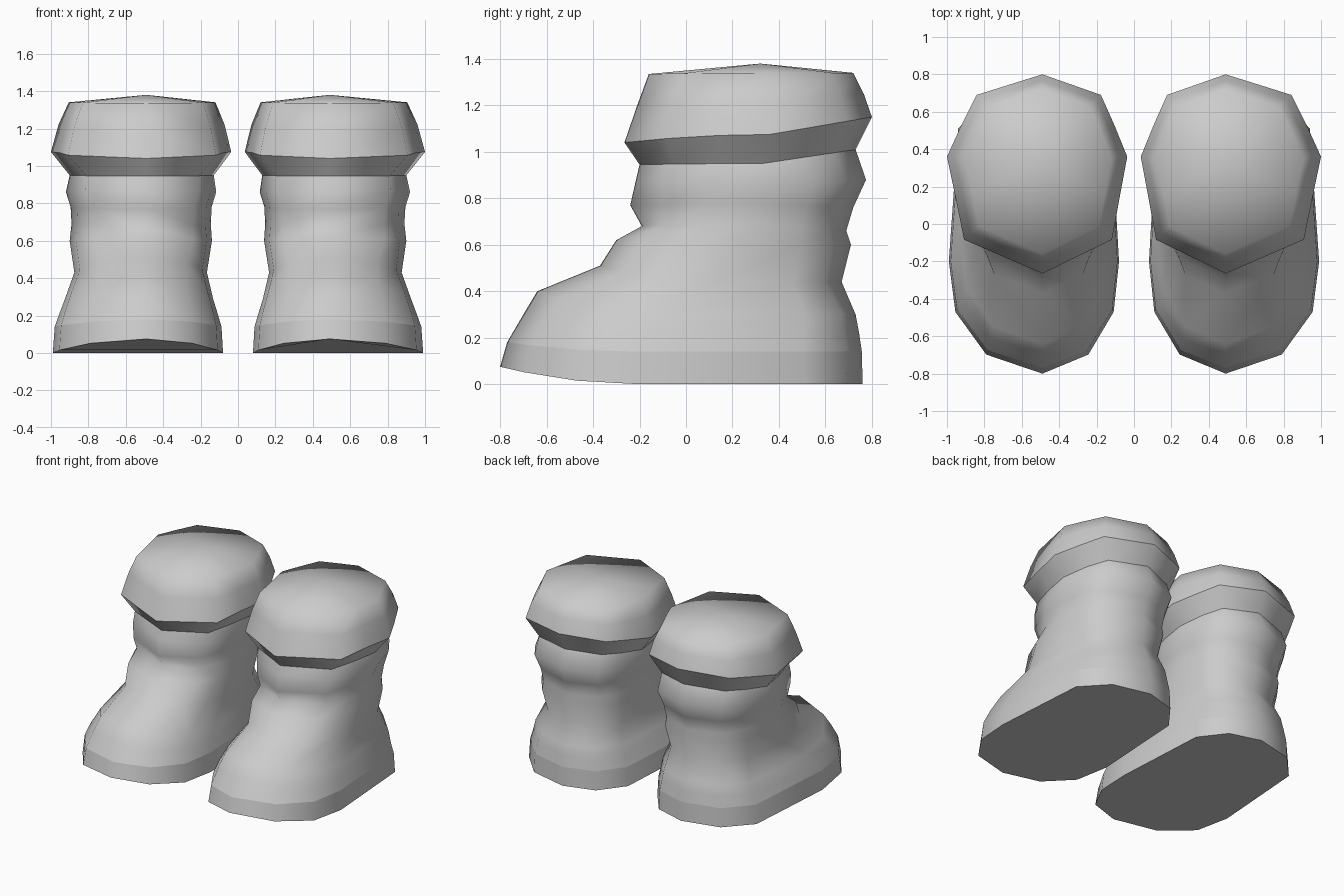
import bpy, bmesh

if "Cube" in bpy.data.objects:
    bpy.data.objects.remove(bpy.data.objects["Cube"], do_unlink=True)

grey = bpy.data.materials.new("plain_grey")
grey.use_nodes = True
grey.diffuse_color = (0.6, 0.6, 0.6, 1)
grey.node_tree.nodes["Principled BSDF"].inputs["Base Color"].default_value = grey.diffuse_color

CENTRE = 0.49   # toe-to-heel line of each boot

# Half outlines from front to back: (sideways, forward/backward) fractions
FOOT = [(0, -1), (.6, -.83), (.93, -.45), (1, 0), (.9, .74), (.56, .93), (0, 1)]
LEG = [(0, -1), (.82, -.71), (.91, -.35), (1, 0), (.85, .38), (.69, .75), (0, 1)]

# Rings: front y, front z, side y, side z, back y, back z, half width, foot-to-leg blend
SOLE = (-.80, .075, -.2, 0, .76, 0, .50, 0)
WELT = (-.77, .18, -.2, .14, .757, .14, .49, 0)
COLLAR = (-.2, .945, .33, .95, .73, 1.01, .41, .85)
SHAFT = [
    (-.70, .30, -.18, .21, .745, .22, .465, 0),
    (-.64, .40, -.1, .29, .73, .30, .435, 0),
    (-.37, .51, .1, .43, .67, .44, .385, .3),
    (-.30, .62, .22, .60, .71, .60, .41, .5),
    (-.19, .68, .28, .69, .69, .66, .40, .6),
    (-.24, .77, .3, .78, .72, .76, .405, .6),
    (-.215, .88, .33, .86, .775, .88, .43, .7),
]
CUFF = [
    COLLAR,
    (-.265, 1.04, .36, 1.075, .80, 1.15, .51, 1),
    (-.21, 1.20, .36, 1.22, .765, 1.25, .47, 1),
    (-.16, 1.335, .35, 1.34, .72, 1.34, .415, 1),
]


def ring_points(ring):
    fy, fz, sy, sz, by, bz, w, k = ring
    half = []
    for (a, b), (c, d) in zip(FOOT, LEG):
        u, v = a + (c - a) * k, b + (d - b) * k
        if v < 0:
            half.append((u * w, sy + v * (sy - fy), sz + v * v * (fz - sz)))
        else:
            half.append((u * w, sy + v * (by - sy), sz + v * (bz - sz)))
    # The inner half is slightly narrower, most of all at the foot
    inner = .82 + .07 * k
    return half + [(-x * inner, y, z) for x, y, z in half[-2:0:-1]]


def loft(name, side, rings, sharp, sole=False, dome=None):
    bm = bmesh.new()
    loops = [[bm.verts.new((side * (CENTRE + x), y, z)) for x, y, z in ring_points(r)]
             for r in rings]
    n = len(loops[0])
    for low, high in zip(loops, loops[1:]):
        for i in range(n):
            j = (i + 1) % n
            bm.faces.new((low[i], low[j], high[j], high[i]))
    if sole:
        bm.faces.new(loops[0][::-1])
    if dome:
        tip = bm.verts.new((side * CENTRE, *dome))
        for i in range(n):
            bm.faces.new((loops[-1][i], loops[-1][(i + 1) % n], tip))
    if side < 0:
        bmesh.ops.reverse_faces(bm, faces=bm.faces[:])
    for f in bm.faces:
        f.smooth = True
    # Crisp creases along the chosen rings
    for s in sharp:
        for i in range(n):
            bm.edges.get((loops[s][i], loops[s][(i + 1) % n])).smooth = False
    mesh = bpy.data.meshes.new(name)
    bm.to_mesh(mesh)
    bm.free()
    mesh.materials.append(grey)
    bpy.context.collection.objects.link(bpy.data.objects.new(name, mesh))


for label, side in (("left", 1), ("right", -1)):
    loft(label + "_boot_body", side, [SOLE, WELT] + SHAFT + [COLLAR], (0, 1), sole=True)
    loft(label + "_boot_cuff", side, CUFF, (1,), dome=(.32, 1.38))
